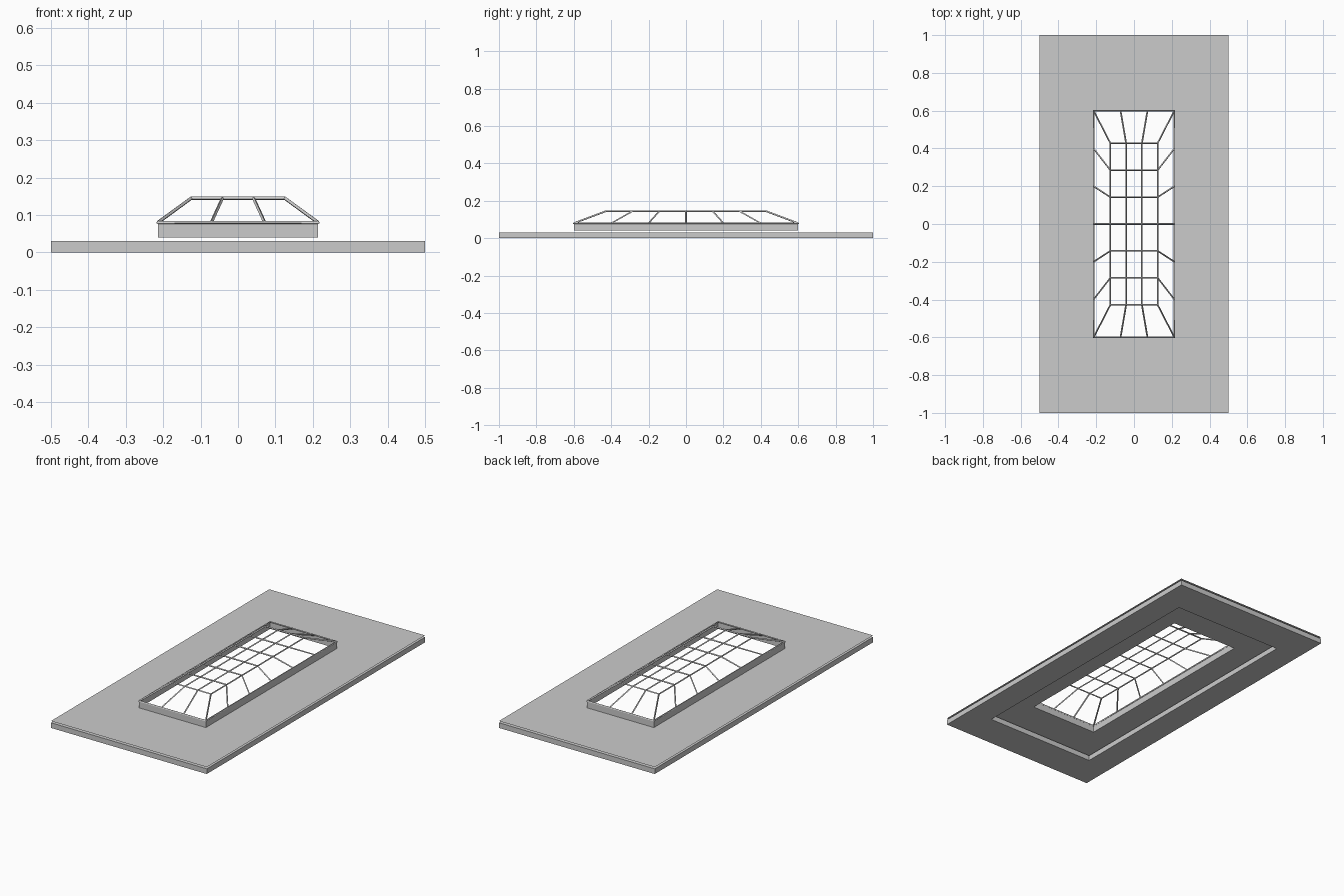
import bpy, bmesh

if "Cube" in bpy.data.objects:
    bpy.data.objects.remove(bpy.data.objects["Cube"])


def finish(name, bm):
    bmesh.ops.remove_doubles(bm, verts=bm.verts, dist=1e-5)
    mesh = bpy.data.meshes.new(name)
    bm.to_mesh(mesh)
    bm.free()
    obj = bpy.data.objects.new(name, mesh)
    bpy.context.collection.objects.link(obj)
    return obj


def rect(bm, hx, hy, z):
    return [bm.verts.new((sx * hx, sy * hy, z))
            for sx, sy in ((-1, -1), (1, -1), (1, 1), (-1, 1))]


def bridge(bm, a, b):
    for i in range(4):
        j = (i + 1) % 4
        bm.faces.new((a[i], a[j], b[j], b[i]))


# Solid lower frame with a large rectangular opening
bm = bmesh.new()
ob, ot = rect(bm, 0.5, 1, 0), rect(bm, 0.5, 1, 0.03)
ib, it = rect(bm, 0.35, 0.8, 0), rect(bm, 0.35, 0.8, 0.03)
for a, b in ((ob, ot), (ot, it), (it, ib), (ib, ob)):
    bridge(bm, a, b)
finish("lower_frame", bm)

# Thin roof sheet with the skylight opening
bm = bmesh.new()
bridge(bm, rect(bm, 0.5, 1, 0.04), rect(bm, 0.214, 0.6, 0.04))
finish("roof_sheet", bm)

# Thin upright curb around the opening
bm = bmesh.new()
bridge(bm, rect(bm, 0.214, 0.6, 0.04), rect(bm, 0.214, 0.6, 0.08))
finish("curb", bm)

# Skylight bars: hipped grid of panes turned into a wire frame
NX, NY = 3, 6
BASE, TOP = (0.214, 0.6, 0.08), (0.125, 0.427, 0.145)


def point(level, i, j):
    hx, hy, z = level
    return (hx * (2 * i / NX - 1), hy * (2 * j / NY - 1), z)


bm = bmesh.new()


def pane(*corners):
    bm.faces.new([bm.verts.new(point(*c)) for c in corners])


for i in range(NX):
    for j in range(NY):
        pane((TOP, i, j), (TOP, i + 1, j), (TOP, i + 1, j + 1), (TOP, i, j + 1))
for i in range(NX):
    pane((BASE, i, 0), (BASE, i + 1, 0), (TOP, i + 1, 0), (TOP, i, 0))
    pane((BASE, i + 1, NY), (BASE, i, NY), (TOP, i, NY), (TOP, i + 1, NY))
for j in range(NY):
    pane((BASE, NX, j), (BASE, NX, j + 1), (TOP, NX, j + 1), (TOP, NX, j))
    pane((BASE, 0, j + 1), (BASE, 0, j), (TOP, 0, j), (TOP, 0, j + 1))
bars = finish("skylight_bars", bm)
wire = bars.modifiers.new("bars", "WIREFRAME")
wire.thickness = 0.009
wire.use_boundary = True
wire.use_even_offset = True
